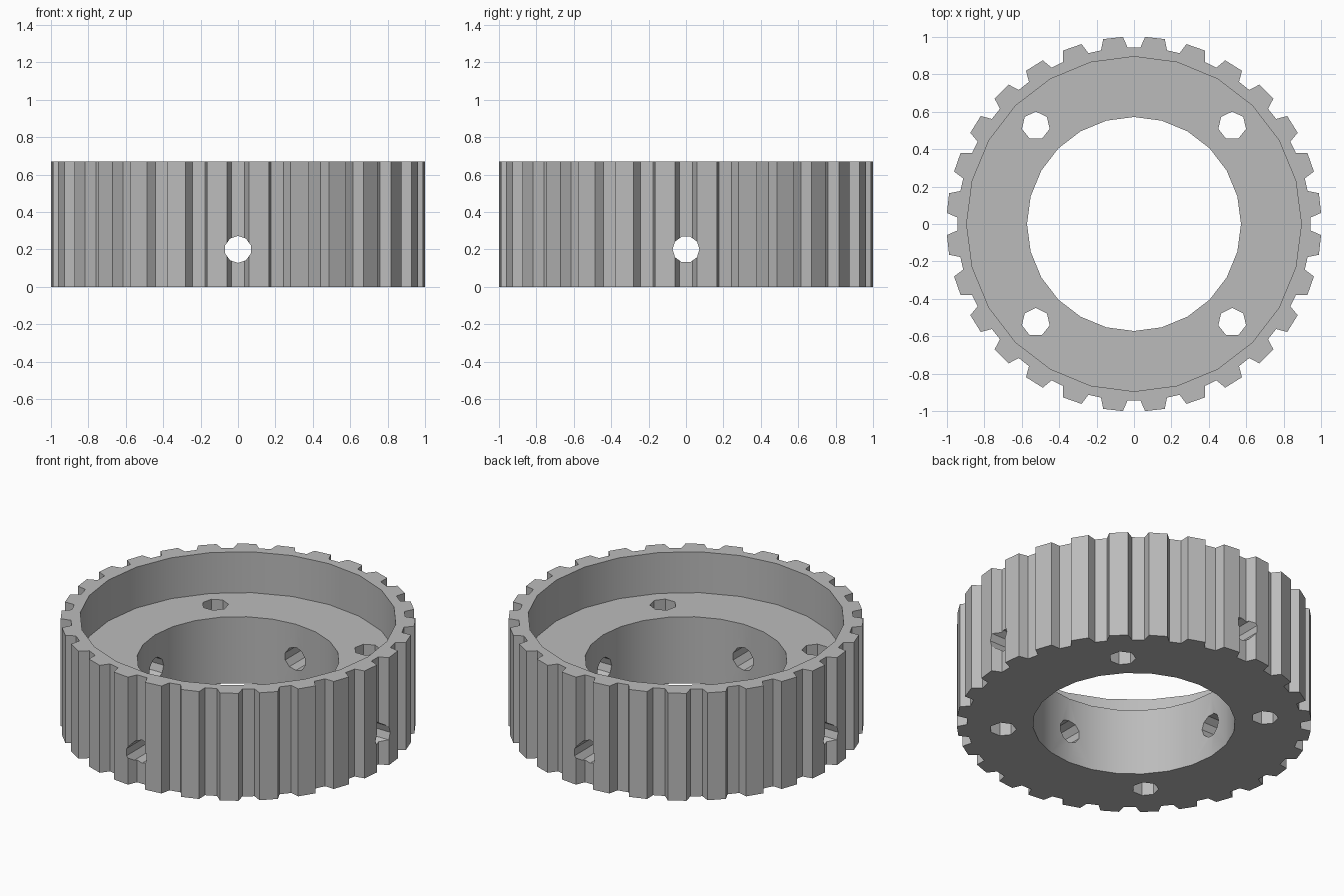
import bpy, bmesh
from math import sin, cos, pi, radians

if "Cube" in bpy.data.objects:
    bpy.data.objects.remove(bpy.data.objects["Cube"])

HEIGHT, TEETH = 0.67, 28
FLOOR_Z, RECESS_R, BORE_R = 0.415, 0.895, 0.572
TIP_R, ROOT_R = 1.002, 0.945
HOLE_Z, BOLT_POS = 0.2, 0.525

# Plain grey metal
grey = bpy.data.materials.new("grey metal")
grey.use_nodes = True
colour = (0.5, 0.5, 0.5, 1)
grey.diffuse_color = colour
grey.node_tree.nodes["Principled BSDF"].inputs["Base Color"].default_value = colour

# Toothed body, extruded from a profile with a gap on each axis
bm = bmesh.new()
pitch = 2 * pi / TEETH
profile = []
for i in range(TEETH):
    for r, offset in ((ROOT_R, -2.1), (ROOT_R, 2.1), (TIP_R, 3.4), (TIP_R, 9.46)):
        a = i * pitch + radians(offset)
        profile.append(bm.verts.new((r * cos(a), r * sin(a), 0)))
base = bm.faces.new(profile)
extruded = bmesh.ops.extrude_face_region(bm, geom=[base])["geom"]
bmesh.ops.translate(bm, vec=(0, 0, HEIGHT),
                    verts=[v for v in extruded if isinstance(v, bmesh.types.BMVert)])
bmesh.ops.recalc_face_normals(bm, faces=bm.faces)
mesh = bpy.data.meshes.new("toothed_ring")
bm.to_mesh(mesh)
bm.free()
ring = bpy.data.objects.new("toothed_ring", mesh)
bpy.context.collection.objects.link(ring)
mesh.materials.append(grey)


def cut(radius, depth, location, sides, rotation=(0, 0, 0)):
    """Cut a cylinder out of the ring."""
    bpy.ops.mesh.primitive_cylinder_add(vertices=sides, radius=radius, depth=depth,
                                        location=location, rotation=rotation)
    cutter = bpy.context.object
    cutter.hide_render = True
    cutter.data.materials.append(grey)
    mod = ring.modifiers.new("cut", "BOOLEAN")
    mod.operation, mod.solver, mod.object = "DIFFERENCE", "EXACT", cutter
    bpy.context.view_layer.objects.active = ring
    bpy.ops.object.modifier_apply(modifier=mod.name)
    bpy.data.objects.remove(cutter)


# Upper recess and central bore
cut(RECESS_R, 1, (0, 0, FLOOR_Z + 0.5), 24)
cut(BORE_R, 2, (0, 0, HEIGHT / 2), 24)

# Four bolt holes through the floor
for x in (-BOLT_POS, BOLT_POS):
    for y in (-BOLT_POS, BOLT_POS):
        cut(0.076, 2, (x, y, HEIGHT / 2), 7)

# Radial holes straight through on both axes
cut(0.072, 3, (0, 0, HOLE_Z), 10, (pi / 2, 0, 0))
cut(0.072, 3, (0, 0, HOLE_Z), 10, (0, pi / 2, 0))

# Smooth the round walls, keep the teeth crisp
bpy.ops.object.select_all(action="DESELECT")
ring.select_set(True)
bpy.context.view_layer.objects.active = ring
bpy.ops.object.shade_smooth_by_angle(angle=radians(20))
